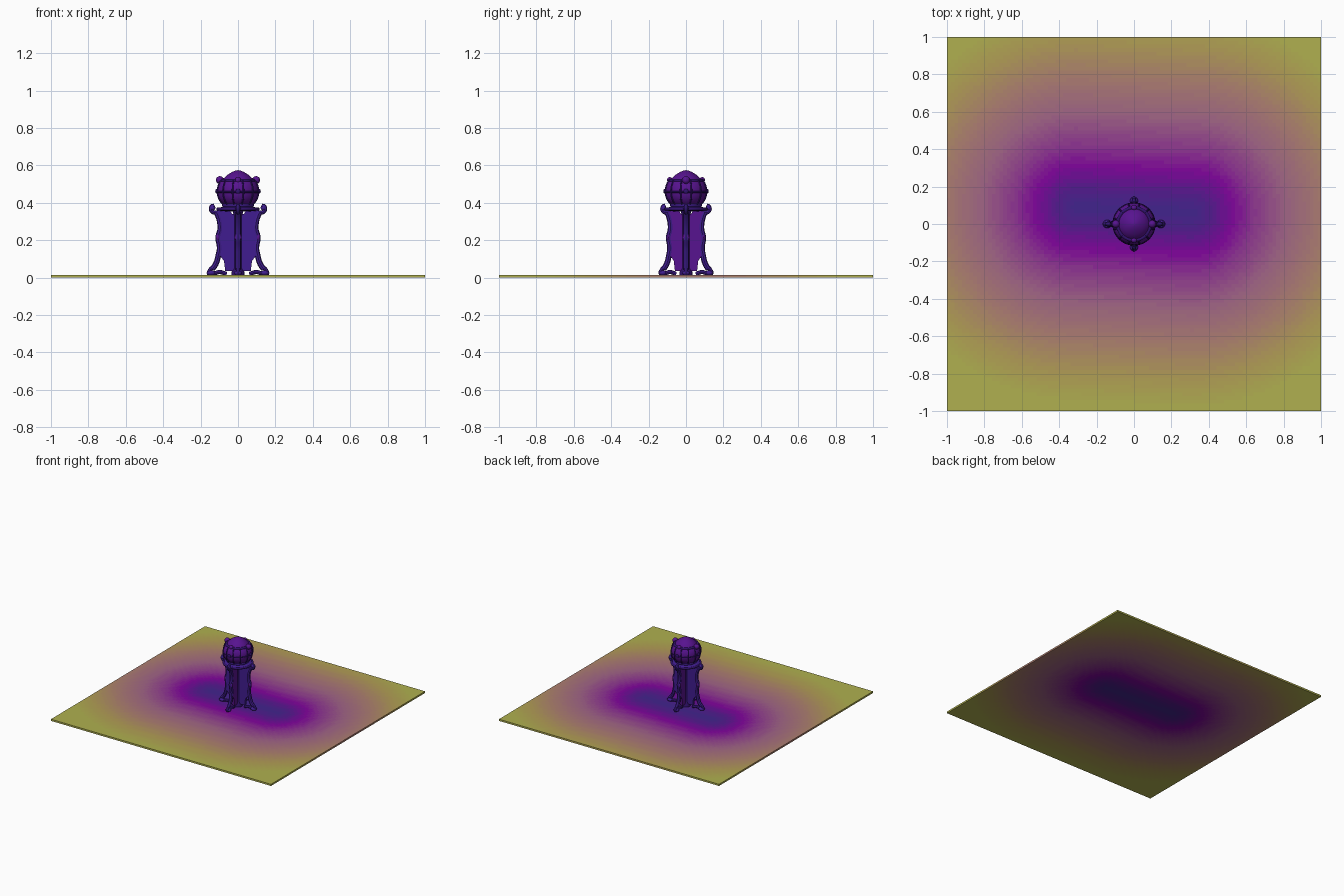
import bpy, bmesh, math
from mathutils import Vector, Matrix

if "Cube" in bpy.data.objects:
    bpy.data.objects.remove(bpy.data.objects["Cube"])


def material(name, rgb):
    m = bpy.data.materials.new(name)
    m.diffuse_color = [*((c / 255) ** 2.2 for c in rgb), 1]
    m.use_nodes = True
    m.node_tree.nodes["Principled BSDF"].inputs["Base Color"].default_value = m.diffuse_color
    return m


indigo = material("indigo", (66, 34, 142))
violet = material("violet", (88, 26, 142))
dark = material("dark_violet", (52, 24, 108))


def add_mesh(name, bm, mat, smooth=True):
    me = bpy.data.meshes.new(name)
    bmesh.ops.recalc_face_normals(bm, faces=bm.faces)
    for f in bm.faces:
        f.smooth = smooth
    bm.to_mesh(me)
    bm.free()
    ob = bpy.data.objects.new(name, me)
    bpy.context.collection.objects.link(ob)
    if mat:
        me.materials.append(mat)
    return ob


def lathe(name, profile, mat, n=48):
    bm = bmesh.new()
    rings = [[bm.verts.new((r * math.cos(2 * math.pi * i / n), r * math.sin(2 * math.pi * i / n), z))
              for i in range(n)] for r, z in profile]
    for a, b in zip(rings, rings[1:]):
        for i in range(n):
            j = (i + 1) % n
            bm.faces.new((a[i], a[j], b[j], b[i]))
    bmesh.ops.remove_doubles(bm, verts=bm.verts, dist=1e-5)
    return add_mesh(name, bm, mat)


def tube(name, points, radius, mat, matrix):
    cu = bpy.data.curves.new(name, "CURVE")
    cu.dimensions = "3D"
    cu.bevel_depth, cu.bevel_resolution = radius, 2
    cu.use_fill_caps, cu.resolution_u = True, 4
    sp = cu.splines.new("BEZIER")
    sp.bezier_points.add(len(points) - 1)
    for bp, (r, z) in zip(sp.bezier_points, points):
        bp.co = matrix @ Vector((r, 0, z))
        bp.handle_left_type = bp.handle_right_type = "AUTO"
    ob = bpy.data.objects.new(name, cu)
    bpy.context.collection.objects.link(ob)
    cu.materials.append(mat)
    return ob


def ball(name, pos, radius, mat, scale=(1, 1, 1), matrix=Matrix()):
    bm = bmesh.new()
    bmesh.ops.create_uvsphere(bm, u_segments=16, v_segments=10, radius=radius)
    bmesh.ops.scale(bm, vec=scale, verts=bm.verts)
    bmesh.ops.translate(bm, vec=pos, verts=bm.verts)
    bm.transform(matrix)
    return add_mesh(name, bm, mat)


def ring(name, R, r, z, mat):
    pts = [(R + r * math.cos(k * math.pi / 5), z + r * math.sin(k * math.pi / 5)) for k in range(11)]
    return lathe(name, pts, mat)


# Ground slab, coloured by distance from a capsule-shaped pool
stops = [(0, (66, 42, 140)), (0.10, (84, 32, 142)), (0.22, (128, 12, 156)), (0.33, (142, 55, 146)),
         (0.50, (160, 100, 134)), (0.70, (172, 126, 112)), (0.88, (176, 155, 86)), (1.05, (174, 176, 80))]
BANDS = 40


def ramp(d):
    for (d0, c0), (d1, c1) in zip(stops, stops[1:]):
        if d <= d1:
            t = (d - d0) / (d1 - d0)
            return [a + (b - a) * t for a, b in zip(c0, c1)]
    return stops[-1][1]


bm = bmesh.new()
bmesh.ops.create_grid(bm, x_segments=100, y_segments=100, size=1)
ret = bmesh.ops.extrude_face_region(bm, geom=bm.faces[:], use_keep_orig=True)
bmesh.ops.translate(bm, vec=(0, 0, 0.014), verts=[v for v in ret["geom"] if isinstance(v, bmesh.types.BMVert)])
A, B = Vector((-0.31, 0.09)), Vector((0.31, 0.06))
for f in bm.faces:
    p = f.calc_center_median().xy
    t = max(0, min(1, (p - A).dot(B - A) / (B - A).length_squared))
    f.material_index = min(BANDS - 1, int((p - A.lerp(B, t)).length / 1.05 * BANDS))
ground = add_mesh("ground_slab", bm, None, False)
for i in range(BANDS):
    ground.data.materials.append(material(f"ground_band_{i}", ramp((i + 0.5) / BANDS * 1.05)))

# Slim central core
lathe("core", [(0, 0.01), (0.035, 0.01), (0.035, 0.03), (0.022, 0.05), (0.022, 0.33),
               (0.035, 0.38), (0, 0.38)], dark)

# Four buttress fins with beaded edge, scroll foot and upper curl
fin = [(0, 0.035), (0.068, 0.035), (0.075, 0.09), (0.098, 0.12), (0.1, 0.17), (0.108, 0.215),
       (0.097, 0.26), (0.104, 0.31), (0.115, 0.35), (0.05, 0.365), (0.03, 0.34), (0, 0.335)]
edge = [(0.138, 0.045), (0.118, 0.075), (0.105, 0.12), (0.098, 0.16), (0.106, 0.215),
        (0.095, 0.26), (0.1, 0.31), (0.115, 0.35)]
foot = [(0.06, 0.02), (0.10, 0.03), (0.13, 0.022), (0.155, 0.02), (0.15, 0.04), (0.13, 0.06)]
curl = [(0.085, 0.362), (0.115, 0.348), (0.14, 0.355), (0.142, 0.38), (0.126, 0.385)]
for k in range(4):
    s = 1 if k % 2 == 0 else 0.87
    M = Matrix.Rotation(k * math.pi / 2, 4, "Z") @ Matrix.Diagonal((s, 1, 1, 1))
    bm = bmesh.new()
    face = bm.faces.new([bm.verts.new((r, -0.011, z)) for r, z in fin])
    ext = bmesh.ops.extrude_face_region(bm, geom=[face], use_keep_orig=True)
    bmesh.ops.translate(bm, vec=(0, 0.022, 0), verts=[v for v in ext["geom"] if isinstance(v, bmesh.types.BMVert)])
    bm.transform(M)
    add_mesh("buttress_fin", bm, indigo if s == 1 else violet, False)
    tube("fin_edge_bead", edge, 0.015, indigo, M)
    tube("scroll_foot", foot, 0.011, indigo, M)
    tube("upper_curl", curl, 0.011, indigo, M)
    ball("edge_knot", (0.108, 0, 0.215), 0.018, violet, (0.6, 1, 1.3), M)
    ball("curl_bud", (0.136, 0, 0.373), 0.015, indigo, matrix=M)
    ball("foot_toe", (0.143, 0, 0.025), 0.024, indigo, (1, 0.9, 0.6), M)
    # Ears on the cap rim and studs at the waist of the globe
    ear = 0.097 if s == 1 else 0.1
    ball("cap_ear", (ear, 0, 0.522), 0.021 if s == 1 else 0.016, violet, matrix=M)
    ball("waist_stud", (0.114 / s, 0, 0.462), 0.013, dark, (0.6, 1, 1), matrix=Matrix.Rotation(k * math.pi / 2, 4, "Z") @ Matrix.Diagonal((s, 1, 1, 1)))

# Collar under the globe
lathe("collar", [(0, 0.352), (0.09, 0.356), (0.108, 0.364), (0.108, 0.372), (0.085, 0.378),
                 (0.07, 0.386), (0, 0.39)], indigo)
ring("collar_rim", 0.107, 0.009, 0.367, dark)

# Globe with meridian ribs and bands
globe = [(0, 0.378), (0.06, 0.38), (0.088, 0.398), (0.106, 0.425), (0.113, 0.455),
         (0.11, 0.485), (0.1, 0.51), (0.085, 0.525), (0, 0.53)]
lathe("globe", globe, violet)
for k in range(12):
    M = Matrix.Rotation((k + 0.5) * math.pi / 6, 4, "Z")
    tube("globe_rib", globe[1:-1], 0.0045, dark, M)
ring("waist_band", 0.111, 0.005, 0.458, dark)
ring("neck_band", 0.075, 0.011, 0.388, indigo)
ring("cap_rim", 0.087, 0.009, 0.519, dark)

# Pointed dome cap
lathe("dome_cap", [(0.084, 0.518), (0.076, 0.532), (0.056, 0.55), (0.032, 0.565), (0.012, 0.573), (0, 0.575)], violet)

# Finish: turn curves into meshes, keep hard creases sharp
bpy.ops.object.select_all(action="DESELECT")
tubes = [o for o in bpy.data.objects if o.type == "CURVE"]
for o in tubes:
    o.select_set(True)
bpy.context.view_layer.objects.active = tubes[0]
bpy.ops.object.convert(target="MESH")
for o in bpy.data.objects:
    o.select_set(o.name.split(".")[0] not in ("ground_slab", "buttress_fin"))
bpy.ops.object.shade_smooth_by_angle(angle=math.radians(40))
